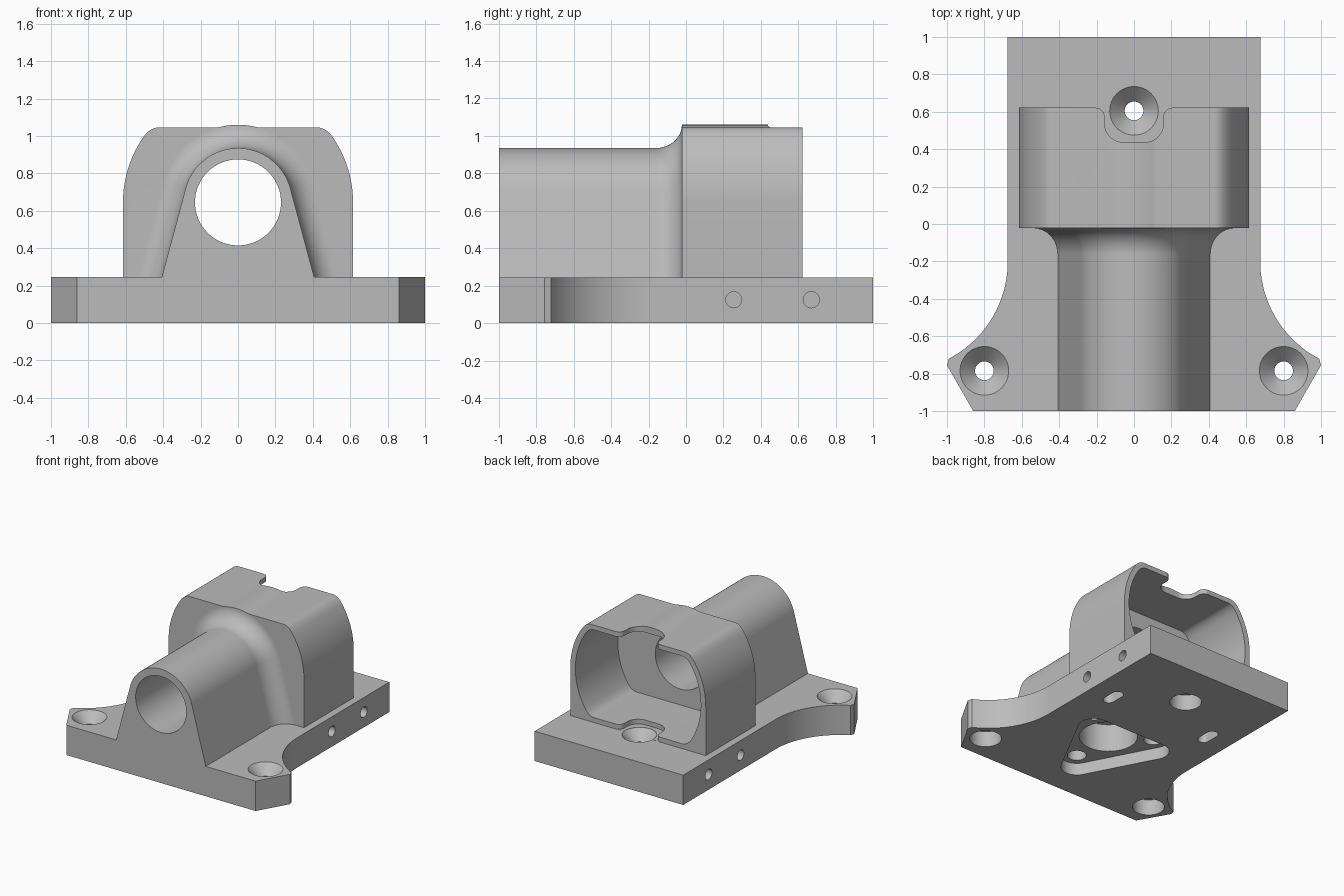
import bpy, bmesh
from math import sin, cos, pi, radians, sqrt, asin
from mathutils import Vector, geometry

if "Cube" in bpy.data.objects:
    bpy.data.objects.remove(bpy.data.objects["Cube"])

PLATE_TOP, AXIS_Z = 0.245, 0.645
FACE_Y, BACK_Y = -0.022, 0.622

grey = bpy.data.materials.new("plain grey")
grey.use_nodes = True
grey.diffuse_color = (0.5, 0.5, 0.5, 1)
grey.node_tree.nodes["Principled BSDF"].inputs["Base Color"].default_value = (0.5, 0.5, 0.5, 1)


def loft(name, rings):
    """Closed solid through rings of equal point count."""
    bm = bmesh.new()
    rows = [[bm.verts.new(p) for p in ring] for ring in rings]
    n = len(rows[0])
    for a, b in zip(rows, rows[1:]):
        for i in range(n):
            j = (i + 1) % n
            bm.faces.new((a[i], a[j], b[j], b[i]))
    bm.faces.new(rows[0])
    bm.faces.new(rows[-1])
    bmesh.ops.recalc_face_normals(bm, faces=bm.faces)
    mesh = bpy.data.meshes.new(name)
    bm.to_mesh(mesh)
    bm.free()
    mesh.materials.append(grey)
    ob = bpy.data.objects.new(name, mesh)
    bpy.context.collection.objects.link(ob)
    return ob


def prism(name, pts, lo, hi, axis="z"):
    place = {"x": lambda u, v, w: (w, u, v),
             "y": lambda u, v, w: (u, w, v),
             "z": lambda u, v, w: (u, v, w)}[axis]
    return loft(name, [[place(u, v, w) for u, v in pts] for w in (lo, hi)])


def arc(cx, cy, r, a0, a1, n):
    return [(cx + r * cos(radians(a0 + (a1 - a0) * i / n)),
             cy + r * sin(radians(a0 + (a1 - a0) * i / n))) for i in range(n + 1)]


def circle(cx, cy, r, n=48):
    return arc(cx, cy, r, 0, 360, n)[:-1]


def mirrored(pts):
    """Complete a right-hand half outline with its left-hand copy."""
    return pts + [(-x, y) for x, y in reversed(pts)]


def quarter(r, h):
    """Circle of radius r flattened at height h with a softened corner."""
    a = asin((h - 0.07) / r)
    pts = arc(0, 0, r, 0, a * 180 / pi, 16)
    p0, p2 = Vector(pts[-1]), Vector((sqrt(r * r - h * h) - 0.04, h))
    p1 = Vector((p2.x + 0.05, h))
    for i in range(1, 9):
        t = i / 8
        pts.append(tuple(p0 * (1 - t) ** 2 + p1 * 2 * t * (1 - t) + p2 * t * t))
    return pts


def boolean(target, tool, operation):
    tool.hide_render = True
    mod = target.modifiers.new(tool.name, "BOOLEAN")
    mod.operation, mod.solver, mod.object = operation, "EXACT", tool
    bpy.context.view_layer.objects.active = target
    bpy.ops.object.modifier_apply(modifier=mod.name)
    bpy.data.objects.remove(tool)


# Base plate with swept-out front ears
half = [(0.86, -1), (1, -0.755), (0.99, -0.72)]
half += arc(1.262, -0.2, 0.587, 242, 180, 24) + [(0.675, 1)]
body = prism("bearing_bracket", mirrored(half), 0, PLATE_TOP)

# Rear housing block
side = [(0.615, 0.1)] + [(x, z + AXIS_Z) for x, z in quarter(0.615, 0.4)]
housing = prism("housing", mirrored(side), FACE_Y, BACK_Y, "y")

# Tapered tube that flares into the housing and runs on as a low ridge
def tube_ring(y, d):
    r, a = 0.29 + d, radians(15)
    foot = (r - (0.1 - AXIS_Z) * sin(a)) / cos(a)
    pts = [(foot, 0.1)] + arc(0, AXIS_Z, r, 15, 165, 40) + [(-foot, 0.1)]
    return [(x, y, z) for x, z in pts]


rings = [tube_ring(-1, 0)]
for i in range(13):
    t = i / 12 * pi / 2
    rings.append(tube_ring(FACE_Y - 0.14 * (1 - sin(t)), 0.125 * (1 - cos(t))))
rings.append(tube_ring(BACK_Y, 0.125))
tube = loft("tube", rings)
boolean(body, housing, "UNION")
boolean(body, tube, "UNION")

cutters = []

# Shaft bore and rear cavity
cutters.append(prism("bore", circle(0, AXIS_Z, 0.23, 64), -1.1, 0.2, "y"))
q = quarter(0.57, 0.36)
right = [(x, -z) for x, z in reversed(q)] + q[1:]
cutters.append(prism("cavity", [(x, z + AXIS_Z) for x, z in mirrored(right)],
                     0.07, 0.8, "y"))

# Tool access notch through the housing roof and floor lip
notch = arc(0.06, 0.535, 0.097, -90, 0, 8) + arc(0.207, 0.572, 0.05, 180, 90, 6)
notch += [(0.207, 0.8)]
cutters.append(prism("notch", mirrored(notch), PLATE_TOP + 0.001, 1.3))

# Screw holes: countersunk above, wide pocket below
for x, y in ((0, 0.605), (-0.8, -0.785), (0.8, -0.785)):
    steps = ((0.12, -0.1), (0.12, 0.13), (0.05, 0.131), (0.05, 0.165),
             (0.13, PLATE_TOP), (0.13, PLATE_TOP + 0.03))
    cutters.append(loft("screw_hole", [[(u, v, z) for u, v in circle(x, y, r)]
                                       for r, z in steps]))

# Triangular underside recess with three holes and a central pocket
corners = ((0, -0.67), (0.29, -0.12), (-0.29, -0.12))
cloud = [p for c in corners for p in circle(*c, 0.12)]
outline = [cloud[i] for i in geometry.convex_hull_2d(cloud)]
cutters.append(prism("recess", outline, -0.1, 0.1))
for c in corners:
    cutters.append(prism("recess_hole", circle(*c, 0.072, 32), -0.1, 0.22))
cutters.append(prism("centre_pocket", circle(0, -0.3, 0.22), -0.1, 0.33))

# Underside slots and side holes
for s in (-1, 1):
    slot = arc(s * 0.465, 0.36, 0.045, 0, 180, 12) + arc(s * 0.465, 0.26, 0.045, 180, 360, 12)
    cutters.append(prism("slot", slot, -0.1, 0.18))
    for y in (0.255, 0.67):
        cutters.append(prism("side_hole", circle(y, 0.125, 0.043, 32),
                             s * 0.42, s * 0.8, "x"))

for c in cutters:
    boolean(body, c, "DIFFERENCE")

# Smooth curved faces, keep edges crisp
bpy.ops.object.select_all(action="DESELECT")
body.select_set(True)
bpy.context.view_layer.objects.active = body
bpy.ops.object.shade_smooth_by_angle(angle=radians(30))
weighted = body.modifiers.new("weighted_normals", "WEIGHTED_NORMAL")
weighted.keep_sharp = True
